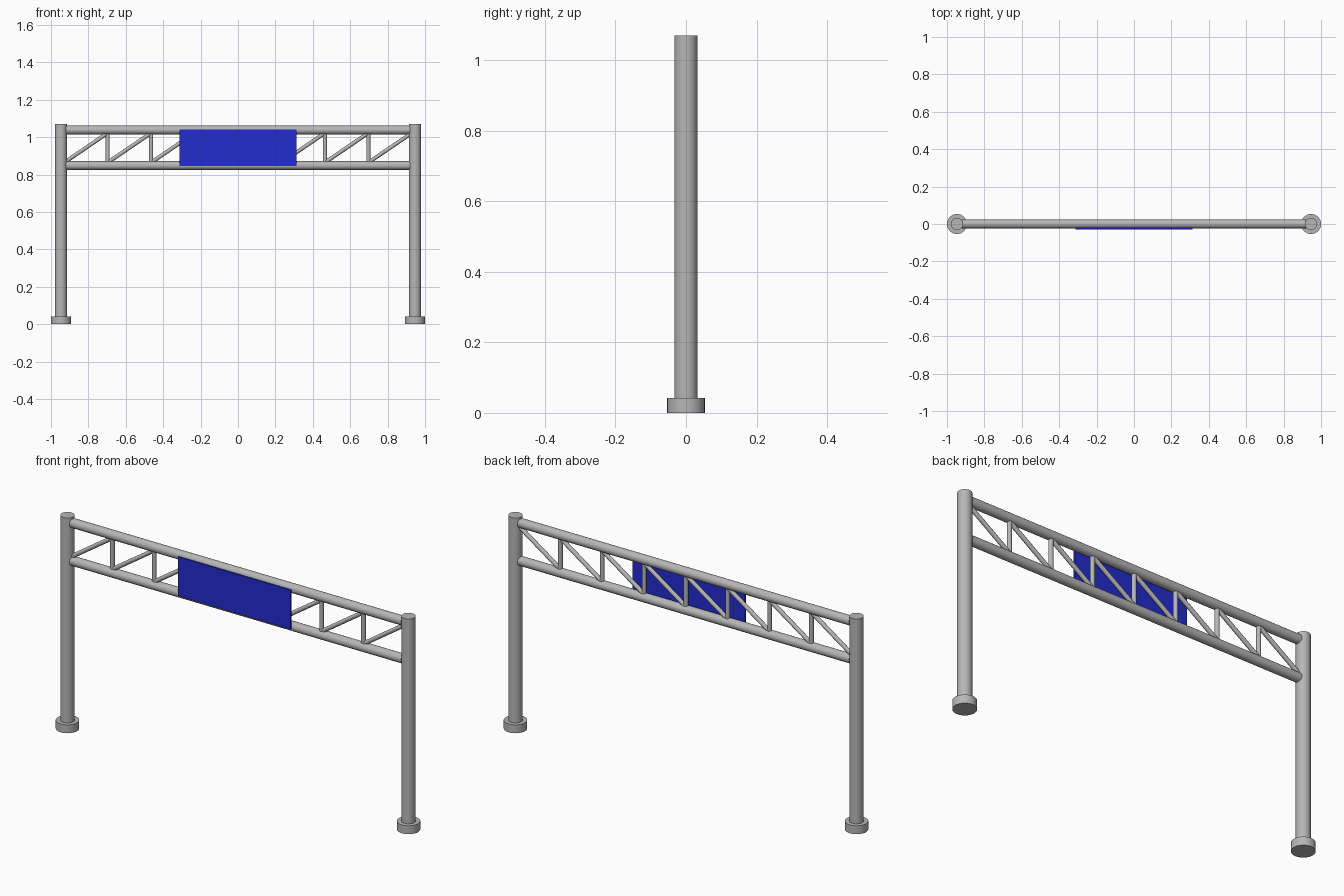
import bpy
import math
from mathutils import Vector

cube = bpy.data.objects.get("Cube")
if cube:
    bpy.data.objects.remove(cube, do_unlink=True)


def make_material(name, rgb):
    mat = bpy.data.materials.new(name)
    mat.use_nodes = True
    color = (*rgb, 1.0)
    mat.diffuse_color = color
    mat.node_tree.nodes["Principled BSDF"].inputs["Base Color"].default_value = color
    return mat


steel = make_material("galvanised_grey", (0.47, 0.47, 0.47))
sign_blue = make_material("sign_blue", (0.016, 0.025, 0.62))


def tube(name, start, end, radius, sides=32):
    """Smooth capped cylinder running between two points."""
    start, end = Vector(start), Vector(end)
    axis = end - start
    bpy.ops.mesh.primitive_cylinder_add(
        vertices=sides, radius=radius, depth=axis.length,
        location=(start + end) / 2,
        rotation=axis.to_track_quat("Z", "Y").to_euler())
    obj = bpy.context.object
    obj.name = name
    obj.data.materials.append(steel)
    bpy.ops.object.shade_smooth_by_angle(angle=math.radians(35))
    return obj


POST_X = 0.9465
CHORD_END = 0.92
LOW_Z, HIGH_Z = 0.848, 1.038
BAYS = 8
BAY = 0.2323

# Posts and their round footings
for side, x in (("left", POST_X), ("right", -POST_X)):
    tube(side + "_post", (x, 0, 0), (x, 0, 1.07), 0.0325)
    tube(side + "_footing", (x, 0, 0), (x, 0, 0.042), 0.0535)

# Horizontal truss chords
for name, z in (("lower_chord", LOW_Z), ("upper_chord", HIGH_Z)):
    tube(name, (-CHORD_END, 0, z), (CHORD_END, 0, z), 0.023)

# Truss web: a diagonal in each bay, a vertical between bays
for i in range(BAYS):
    x = (i - BAYS / 2) * BAY
    tube(f"diagonal_brace_{i + 1}", (x, 0, LOW_Z + 0.016),
         (x + BAY, 0, HIGH_Z - 0.016), 0.0105, 16)
    if i:
        tube(f"vertical_brace_{i}", (x, 0, LOW_Z), (x, 0, HIGH_Z), 0.011, 16)

# Sign panel on the front of the truss
bpy.ops.mesh.primitive_cube_add(size=1, location=(0, -0.026, 0.943))
panel = bpy.context.object
panel.name = "sign_panel"
panel.scale = (0.626, 0.009, 0.196)
bpy.ops.object.transform_apply(location=False, rotation=False, scale=True)
panel.data.materials.append(sign_blue)
